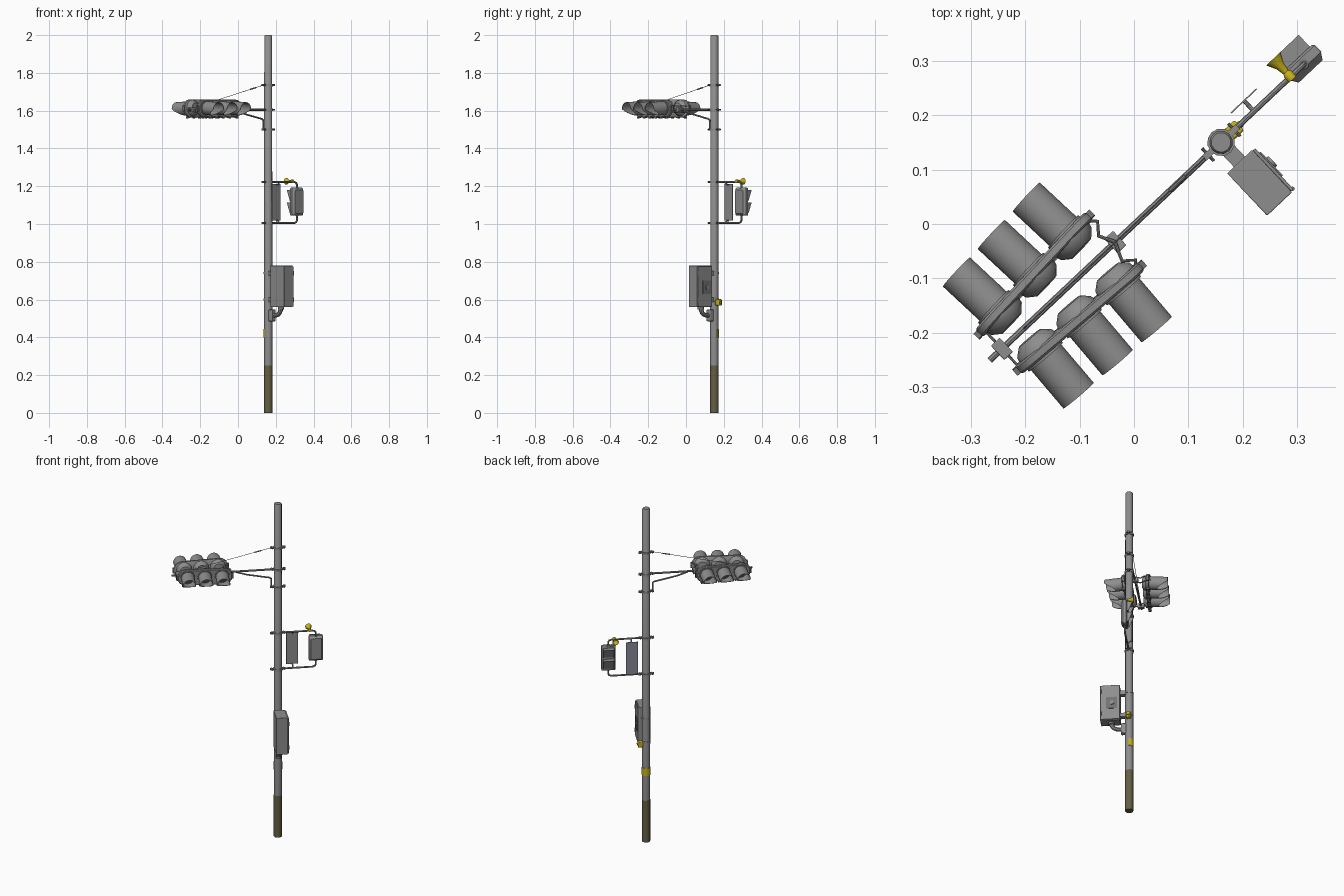
import bpy, bmesh, math
from mathutils import Matrix, Vector

if "Cube" in bpy.data.objects:
    bpy.data.objects.remove(bpy.data.objects["Cube"])

def material(name, c):
    m = bpy.data.materials.new(name)
    m.diffuse_color = (*c, 1)
    m.use_nodes = True
    m.node_tree.nodes["Principled BSDF"].inputs["Base Color"].default_value = m.diffuse_color
    return m

GREY = material("steel grey", (0.27, 0.27, 0.27))
DARK = material("dark grey", (0.17, 0.17, 0.17))
LENS = material("lens grey", (0.10, 0.10, 0.105))
OLIVE = material("olive base paint", (0.13, 0.115, 0.06))
YELLOW = material("yellow", (0.58, 0.45, 0.01))
BLUE = material("sign blue grey", (0.25, 0.25, 0.32))

# Frame on the pole: local x runs along the arms, local +y faces back left
P = Matrix.Translation((0.16, 0.15, 0)) @ Matrix.Rotation(math.radians(43.3), 4, 'Z')
WORLD = Matrix.Identity(4)

def finish(name, me, mat):
    me.materials.append(mat)
    ob = bpy.data.objects.new(name, me)
    bpy.context.collection.objects.link(ob)
    bpy.context.view_layer.objects.active = ob
    bpy.ops.object.select_all(action='DESELECT')
    ob.select_set(True)
    bpy.ops.object.shade_smooth_by_angle(angle=math.radians(38))
    return ob

def loft(name, rings, mat, M=P, caps=True, closed=False):
    bm = bmesh.new()
    vs = [[bm.verts.new(M @ Vector(p)) for p in r] for r in rings]
    n = len(vs[0])
    for a in range(len(vs) if closed else len(vs) - 1):
        r0, r1 = vs[a], vs[(a + 1) % len(vs)]
        for i in range(n):
            j = (i + 1) % n
            bm.faces.new((r0[i], r0[j], r1[j], r1[i]))
    if caps and not closed:
        bm.faces.new(vs[0])
        bm.faces.new(vs[-1])
    bmesh.ops.recalc_face_normals(bm, faces=bm.faces)
    me = bpy.data.meshes.new(name)
    bm.to_mesh(me)
    bm.free()
    return finish(name, me, mat)

def box(name, lo, hi, mat, M=P, bevel=0):
    (a, b, c), (d, e, f) = lo, hi
    ob = loft(name, [[(a, b, z), (d, b, z), (d, e, z), (a, e, z)] for z in (c, f)], mat, M)
    if bevel:
        m = ob.modifiers.new("bevel", 'BEVEL')
        m.width, m.segments = bevel, 2
    return ob

def lathe(name, prof, mat, M=P, n=12):
    """prof: (radius, z) pairs turned about local z."""
    ang = [2 * math.pi * i / n for i in range(n)]
    return loft(name, [[(r * math.cos(t), r * math.sin(t), z) for t in ang] for r, z in prof], mat, M)

def tube(name, pts, r, mat=GREY, M=P):
    cu = bpy.data.curves.new(name, 'CURVE')
    cu.dimensions, cu.bevel_depth, cu.bevel_resolution, cu.use_fill_caps = '3D', r, 2, True
    s = cu.splines.new('POLY')
    s.points.add(len(pts) - 1)
    for p, q in zip(s.points, pts):
        p.co = (*(M @ Vector(q)), 1)
    tmp = bpy.data.objects.new(name, cu)
    bpy.context.collection.objects.link(tmp)
    bpy.context.view_layer.update()
    me = bpy.data.meshes.new_from_object(tmp.evaluated_get(bpy.context.evaluated_depsgraph_get()))
    bpy.data.objects.remove(tmp)
    me.materials.clear()
    return finish(name, me, mat)

def facing(x, y, z):
    """Local z of the result points along +y of the pole frame."""
    return Matrix.Translation((x, y, z)) @ Matrix.Rotation(-math.pi / 2, 4, 'X')

# Pole with painted foot
lathe("pole", [(0.0225, 0.25), (0.0215, 1.995), (0.018, 2.0)], GREY)
lathe("painted_foot", [(0.0228, 0), (0.0228, 0.25)], OLIVE)

# Clamp bands with bolted ears
for i, z in enumerate((1.735, 1.605, 1.5, 1.222, 1.005)):
    lathe(f"clamp_band_{i}", [(0.0255, z - 0.006), (0.0255, z + 0.006)], GREY)
    box(f"clamp_ears_{i}", (-0.042, -0.006, z - 0.005), (0.042, 0.006, z + 0.005), GREY)
    for s in (-1, 1):
        tube(f"clamp_bolt_{i}", [(s * 0.033, -0.016, z), (s * 0.033, 0.016, z)], 0.003, DARK)

# Main arm, lower brace and stay cable
tube("main_arm", [(-0.02, 0, 1.605), (-0.584, 0, 1.605)], 0.0058)
tube("arm_brace", [(-0.036, 0, 1.495), (-0.036, 0, 1.55), (-0.045, 0, 1.556),
                   (-0.17, 0, 1.582), (-0.23, 0, 1.602)], 0.0048)
tube("stay_cable", [(-0.036, 0, 1.735), (-0.49, 0, 1.628), (-0.5, 0, 1.605)], 0.0014)
tube("turnbuckle", [(-0.09, 0, 1.722), (-0.13, 0, 1.713)], 0.0035)

# Brackets that hold the two signal heads
for x in (-0.267, -0.553):
    box("head_bracket", (x - 0.011, -0.018, 1.592), (x + 0.011, 0.018, 1.618), GREY, bevel=0.002)
for z in (1.595, 1.625):
    tube("bracket_rod_back", [(-0.035, -0.033, z), (-0.065, -0.022, z), (-0.067, 0.005, z), (-0.09, 0.006, z)], 0.0035, GREY, WORLD)
    tube("bracket_rod_front", [(-0.035, -0.033, z), (-0.022, -0.068, z), (0.003, -0.066, z), (0.002, -0.086, z)], 0.0035, GREY, WORLD)
tube("outer_link", [(-0.553, -0.052, 1.605), (-0.553, 0.052, 1.605)], 0.0025)

def rrect(w, h, r, y):
    pts = []
    for k, (sx, sz) in enumerate(((1, 1), (-1, 1), (-1, -1), (1, -1))):
        for j in range(5):
            t = math.pi / 2 * (k + j / 4)
            pts.append((sx * (w - r) + r * math.cos(t), y, sz * (h - r) + r * math.sin(t)))
    return pts

def visor(name, M, r, top, bottom, n=20):
    """Hood round local z, longer on the upper side (local -y is up)."""
    def ring(rad, tip):
        out = []
        for i in range(n):
            t = 2 * math.pi * i / n
            up = -math.sin(t)
            length = top if up > -0.1 else top + (top - bottom) * (up + 0.1) / 0.9
            out.append((rad * math.cos(t), rad * math.sin(t), length if tip else 0))
        return out
    loft(name, [ring(r, 0), ring(r, 1), ring(r - 0.002, 1), ring(r - 0.002, 0)], GREY, M, closed=True)

# Two horizontal three-lamp heads; local +y is the lit side
for label, x, y, a in (("back", -0.183, -0.093, 47), ("front", -0.1, -0.172, 220.3)):
    H = (Matrix.Translation((x, y, 1.612)) @ Matrix.Rotation(math.radians(a), 4, 'Z')
         @ Matrix.Rotation(math.radians(-3), 4, 'X'))
    loft(f"{label}_head_body", [rrect(0.145, 0.043, 0.04, -0.009), rrect(0.15, 0.047, 0.044, -0.006),
                                rrect(0.15, 0.047, 0.044, 0.006), rrect(0.145, 0.043, 0.04, 0.01)], GREY, H)
    for k in (-1, 0, 1):
        L = H @ facing(0.094 * k, 0.0, 0.002)
        lathe(f"{label}_lamp_back", [(0.044, -0.006), (0.041, -0.018), (0.026, -0.031)], GREY, L, 16)
        lathe(f"{label}_lamp_ring", [(0.041, 0.008), (0.041, 0.015)], GREY, L, 20)
        lathe(f"{label}_lens", [(0.033, 0.012), (0.031, 0.018), (0.018, 0.023)], LENS, L, 20)
        visor(f"{label}_visor", L @ Matrix.Translation((0, 0, 0.012)), 0.0365, 0.096, 0.04)
        for s in (-1, 1):
            box(f"{label}_latch", (0.094 * k + s * 0.025 - 0.006, -0.006, -0.052),
                (0.094 * k + s * 0.025 + 0.006, 0.012, -0.042), DARK, H)
    for s in (-1, 1):
        box(f"{label}_end_lug", (s * 0.15 - 0.006, -0.007, -0.015), (s * 0.15 + 0.006, 0.007, 0.015), DARK, H)

# Pedestrian signal carried by an upper and a lower bent arm
for z, s, stop in ((1.222, -1, 1.185), (1.005, 1, 1.05)):
    tube("side_arm", [(0.02, 0, z), (0.19, 0, z), (0.203, 0, z + s * 0.004),
                      (0.209, 0, z + s * 0.014), (0.209, 0, stop)], 0.0052)
    lathe("side_arm_collar", [(0.009, stop - 0.008), (0.009, stop + 0.008)], DARK, P @ Matrix.Translation((0.209, 0, 0)))
PM = P @ Matrix.Translation((0.209, 0, 1.118))
loft("walk_signal_body", [rrect(0.03, 0.062, 0.008, -0.018), rrect(0.037, 0.071, 0.008, -0.007),
                          rrect(0.039, 0.074, 0.008, -0.005), rrect(0.039, 0.074, 0.008, 0.012),
                          rrect(0.035, 0.070, 0.008, 0.016)], GREY, PM)
for z in (-0.033, 0.033):
    box("walk_lens", (-0.026, 0.012, z - 0.025), (0.026, 0.019, z + 0.025), LENS, PM)
    box("walk_hood_top", (-0.03, 0.012, z + 0.026), (0.03, 0.046, z + 0.028), GREY, PM)
    for x in (-0.03, 0.028):
        loft("walk_hood_side", [[(q, 0.012, z - 0.028), (q, 0.024, z - 0.028), (q, 0.046, z + 0.028),
                                 (q, 0.012, z + 0.028)] for q in (x, x + 0.002)], GREY, PM)

# Yellow horn speaker
lathe("horn_speaker", [(0.009, -0.006), (0.009, 0.008), (0.006, 0.012), (0.009, 0.028), (0.018, 0.046),
                       (0.016, 0.046), (0.005, 0.018)], YELLOW, P @ facing(0.175, 0, 1.226), 16)

# Sign plate between the side arms
box("sign_plate", (0.05, 0.0255, 1.018), (0.115, 0.0275, 1.212), GREY)
box("sign_face", (0.052, 0.0275, 1.02), (0.113, 0.028, 1.21), BLUE)
for z in (1.018, 1.209):
    tube("sign_bracket", [(0.083, 0, 1.222 if z > 1.1 else 1.005), (0.083, 0.014, z), (0.083, 0.026, z)], 0.004)

# Control cabinet with door, hinges, latch and pole brackets
box("cabinet", (-0.031, -0.156, 0.56), (0.032, -0.049, 0.78), GREY, bevel=0.002)
box("cabinet_door", (0.032, -0.154, 0.564), (0.038, -0.051, 0.776), GREY, bevel=0.001)
box("door_panel", (0.038, -0.122, 0.63), (0.041, -0.062, 0.70), DARK)
lathe("door_lock", [(0.012, 0), (0.012, 0.008)], GREY,
      P @ Matrix.Translation((0.038, -0.09, 0.665)) @ Matrix.Rotation(math.pi / 2, 4, 'Y'))
for z in (0.60, 0.74):
    tube("door_hinge", [(0.037, -0.152, z - 0.012), (0.037, -0.152, z + 0.012)], 0.004)
    box("cabinet_bracket", (-0.014, -0.052, z - 0.012), (0.014, -0.016, z + 0.012), GREY)
    lathe("cabinet_band", [(0.0245, z - 0.005), (0.0245, z + 0.005)], GREY)

# Conduit elbow under the cabinet
tube("conduit", [(0, -0.098, 0.565), (0, -0.096, 0.545), (0, -0.088, 0.53), (0, -0.075, 0.52),
                 (0, -0.055, 0.516), (0, -0.02, 0.516)], 0.012)
lathe("conduit_nut", [(0.017, 0.547), (0.017, 0.561)], DARK, P @ Matrix.Translation((0, -0.098, 0)))
box("conduit_entry", (-0.014, -0.045, 0.485), (0.014, -0.015, 0.548), GREY, bevel=0.004)

# Yellow push button and yellow wrap on the pole
box("push_button_box", (0.018, -0.013, 0.568), (0.046, 0.013, 0.602), YELLOW, bevel=0.004)
lathe("push_button", [(0.007, 0), (0.006, 0.005)], YELLOW,
      P @ Matrix.Translation((0.046, 0, 0.585)) @ Matrix.Rotation(math.pi / 2, 4, 'Y'))
arc = [math.pi * i / 8 for i in range(9)]
loft("yellow_wrap", [[(r * math.cos(t), r * math.sin(t), z) for r, ts in ((0.0245, arc), (0.021, arc[::-1])) for t in ts]
                     for z in (0.40, 0.445)], YELLOW)
